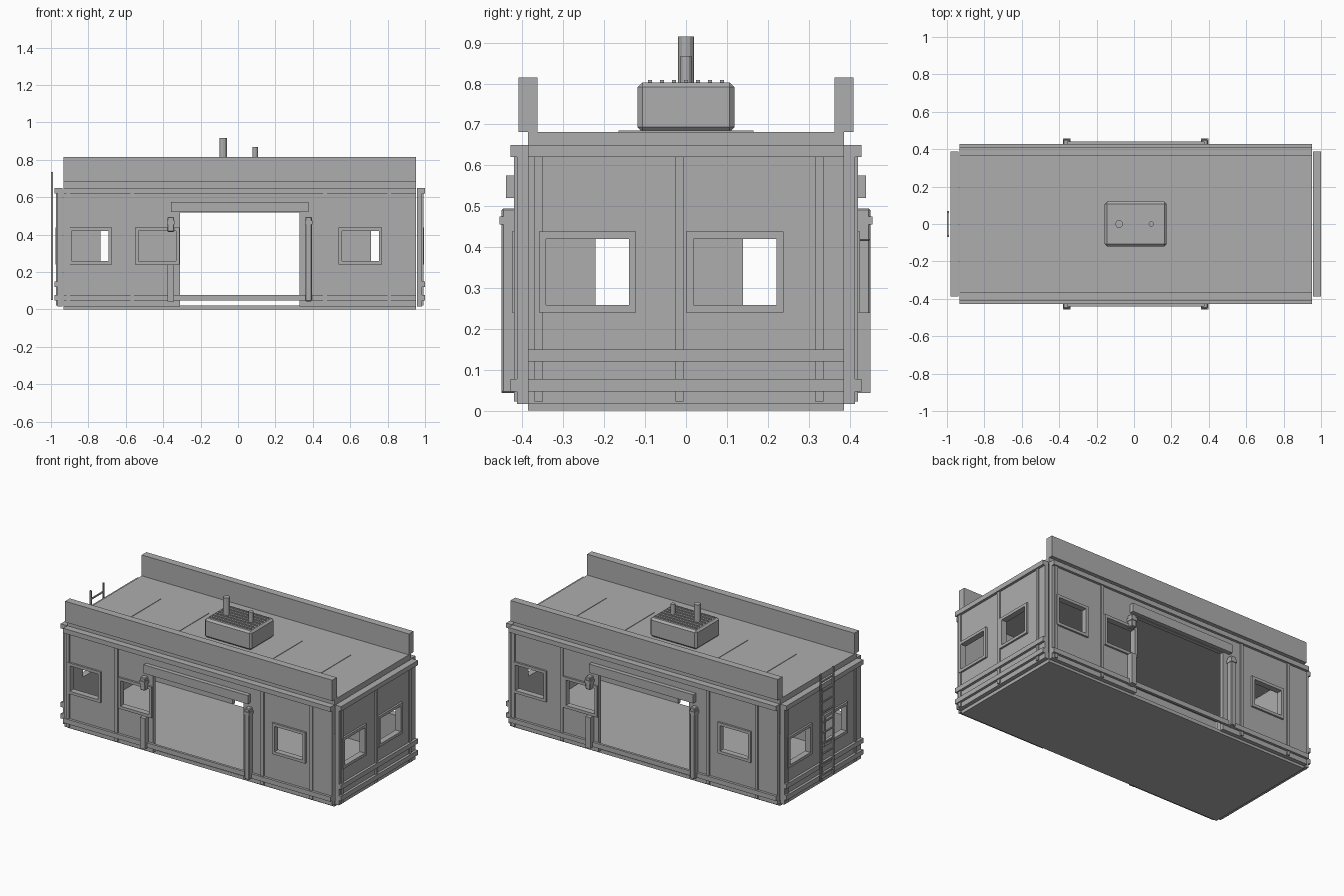
import bpy, bmesh, math
from mathutils import Matrix, Vector

old = bpy.data.objects.get("Cube")
if old:
    bpy.data.objects.remove(old, do_unlink=True)

grey = bpy.data.materials.new("plain_grey")
grey.use_nodes = True
grey.diffuse_color = (0.42, 0.42, 0.42, 1)
grey.node_tree.nodes["Principled BSDF"].inputs["Base Color"].default_value = (0.42, 0.42, 0.42, 1)

CX = 0.009             # building centre along x
L, D = 0.943, 0.387    # half length and half depth of the core
WALL = 0.026           # wall thickness
BASE, EAVE, ROOF = 0.016, 0.65, 0.682
HOME = Matrix.Translation((CX, 0, 0))


def finish(name, bm, m):
    bmesh.ops.recalc_face_normals(bm, faces=bm.faces)
    mesh = bpy.data.meshes.new(name)
    bm.to_mesh(mesh)
    bm.free()
    mesh.transform(m)
    mesh.materials.append(grey)
    obj = bpy.data.objects.new(name, mesh)
    bpy.context.collection.objects.link(obj)
    return obj


def box(name, m, u, d, z, bevel=0):
    """Box in wall space: u along the wall, d outward, z up."""
    bm = bmesh.new()
    bmesh.ops.create_cube(bm, size=1)
    for v in bm.verts:
        v.co = Vector((u[v.co.x > 0], -d[v.co.y < 0], z[v.co.z > 0]))
    if bevel:
        bmesh.ops.bevel(bm, geom=bm.edges[:], offset=bevel, segments=1, affect='EDGES')
    return finish(name, bm, m)


def panel(name, m, u, z, d, holes):
    """Flat sheet with rectangular holes, given thickness outward."""
    bm = bmesh.new()
    us = sorted(set(u) | {c for h in holes for c in h[0]})
    zs = sorted(set(z) | {c for h in holes for c in h[1]})
    grid = [[bm.verts.new((a, -d[0], b)) for b in zs] for a in us]
    for i in range(len(us) - 1):
        for j in range(len(zs) - 1):
            cu, cz = (us[i] + us[i + 1]) / 2, (zs[j] + zs[j + 1]) / 2
            if any(h[0][0] < cu < h[0][1] and h[1][0] < cz < h[1][1] for h in holes):
                continue
            bm.faces.new((grid[i][j], grid[i + 1][j], grid[i + 1][j + 1], grid[i][j + 1]))
    bmesh.ops.delete(bm, geom=[v for v in bm.verts if not v.link_faces], context='VERTS')
    out = bmesh.ops.extrude_face_region(bm, geom=bm.faces[:], use_keep_orig=True)
    moved = [g for g in out["geom"] if isinstance(g, bmesh.types.BMVert)]
    bmesh.ops.translate(bm, verts=moved, vec=(0, d[0] - d[1], 0))
    return finish(name, bm, m)


def cylinder(name, x, radius, z, sides):
    bm = bmesh.new()
    bmesh.ops.create_cone(bm, cap_ends=True, segments=sides, radius1=radius,
                          radius2=radius, depth=z[1] - z[0])
    obj = finish(name, bm, Matrix.Translation((x, 0, (z[0] + z[1]) / 2)))
    obj.data.shade_flat()


# Window extents
WIN_Z = (0.24, 0.438)
RIM = 0.018
SIDE_WINDOWS = [(-0.917, -0.683), (-0.56, -0.322), (0.528, 0.762)]
END_WINDOWS = [(-0.36, -0.122), (0.0, 0.239)]
DOOR = ((-0.32, 0.32), (BASE, 0.517))


def inner(w):
    return ((w[0] + RIM, w[1] - RIM), (WIN_Z[0] + RIM, WIN_Z[1] - RIM))


def wall(side, m, half, d, windows, battens, rails, holes):
    """Wall sheet with its window frames, battens and rails."""
    face = d + WALL
    panel(side + "_wall", m, (-half, half), (BASE, EAVE), (d, face),
          [inner(w) for w in windows] + holes)
    for w in windows:
        panel(side + "_window_frame", m, w, WIN_Z, (face, face + 0.012), [inner(w)])
    for b in battens:
        box(side + "_batten", m, (b - 0.01, b + 0.01), (face, face + 0.008), (0.022, 0.645))
    for r in rails:
        box(side + "_rail", m, (-half, half), (face, face + 0.016), r)


# Long sides with open doorways, the back being the front turned around
TOP_RAIL, LOW_RAIL, MID_RAIL = (0.62, EAVE), (0.047, 0.077), (0.12, 0.15)
for side, turn in (("front", 0), ("back", math.pi)):
    m = HOME @ Matrix.Rotation(turn, 4, 'Z')
    wall(side, m, L, D, SIDE_WINDOWS, (-0.917, -0.575, 0.456, 0.80),
         (TOP_RAIL, LOW_RAIL), [DOOR])
    face = D + WALL
    box(side + "_lintel", m, (-0.368, 0.368), (face, 0.44), (0.52, 0.575))
    # Door posts, the left one interrupted by the window
    left, right = (-0.386, -0.351), (0.351, 0.386)
    box(side + "_door_post", m, right, (face, 0.451), (0.043, 0.495), 0.004)
    box(side + "_door_post_lower", m, left, (face, 0.451), (0.043, WIN_Z[0]))
    box(side + "_door_post_upper", m, left, (face, 0.451), (0.415, 0.495), 0.004)
    for p in (left, right):
        box(side + "_post_collar", m, (p[0] - 0.003, p[1] + 0.003), (face, 0.456), (0.455, 0.475))

# Short ends
for side, turn in (("left_end", math.pi / 2), ("right_end", -math.pi / 2)):
    m = HOME @ Matrix.Rotation(turn, 4, 'Z')
    wall(side, m, D, L + 0.005, END_WINDOWS, (-0.36, -0.016, 0.326),
         (TOP_RAIL, MID_RAIL, LOW_RAIL), [])

# Floor, roof and parapets
box("floor", HOME, (-L, L), (-D, D), (0, 0.022))
box("roof", HOME, (-L, L), (-D, D), (EAVE - 0.004, ROOF))
for s in (-1, 1):
    box("parapet", HOME, (-L, L), sorted((s * 0.363, s * 0.41)), (ROOF, 0.815))
for x in (-0.67, -0.33, 0.33, 0.67):
    box("roof_seam", HOME, (x - 0.002, x + 0.002), (-0.165, 0.165), (ROOF, ROOF + 0.003))

# Roof ventilation unit with ribs and pipes
box("vent_unit", HOME, (-0.166, 0.166), (-0.119, 0.119), (ROOF, 0.803), 0.012)
for i in range(-3, 4):
    y = i * 0.0295
    box("vent_rib", HOME, (-0.147, 0.147), (y - 0.005, y + 0.005), (0.80, 0.809))
cylinder("tall_pipe", -0.08, 0.02, (0.79, 0.915), 12)
cylinder("short_pipe", 0.092, 0.014, (0.79, 0.868), 12)

# Ladder on the right end
flat = Matrix.Identity(4)
for s in (-1, 1):
    box("ladder_rail", flat, (-1.0, -0.99), (s * 0.065 - 0.005, s * 0.065 + 0.005), (0.05, 0.735))
for i in range(10):
    z = 0.085 + i * 0.066
    box("ladder_rung", flat, (-0.999, -0.991), (-0.065, 0.065), (z - 0.004, z + 0.004))
